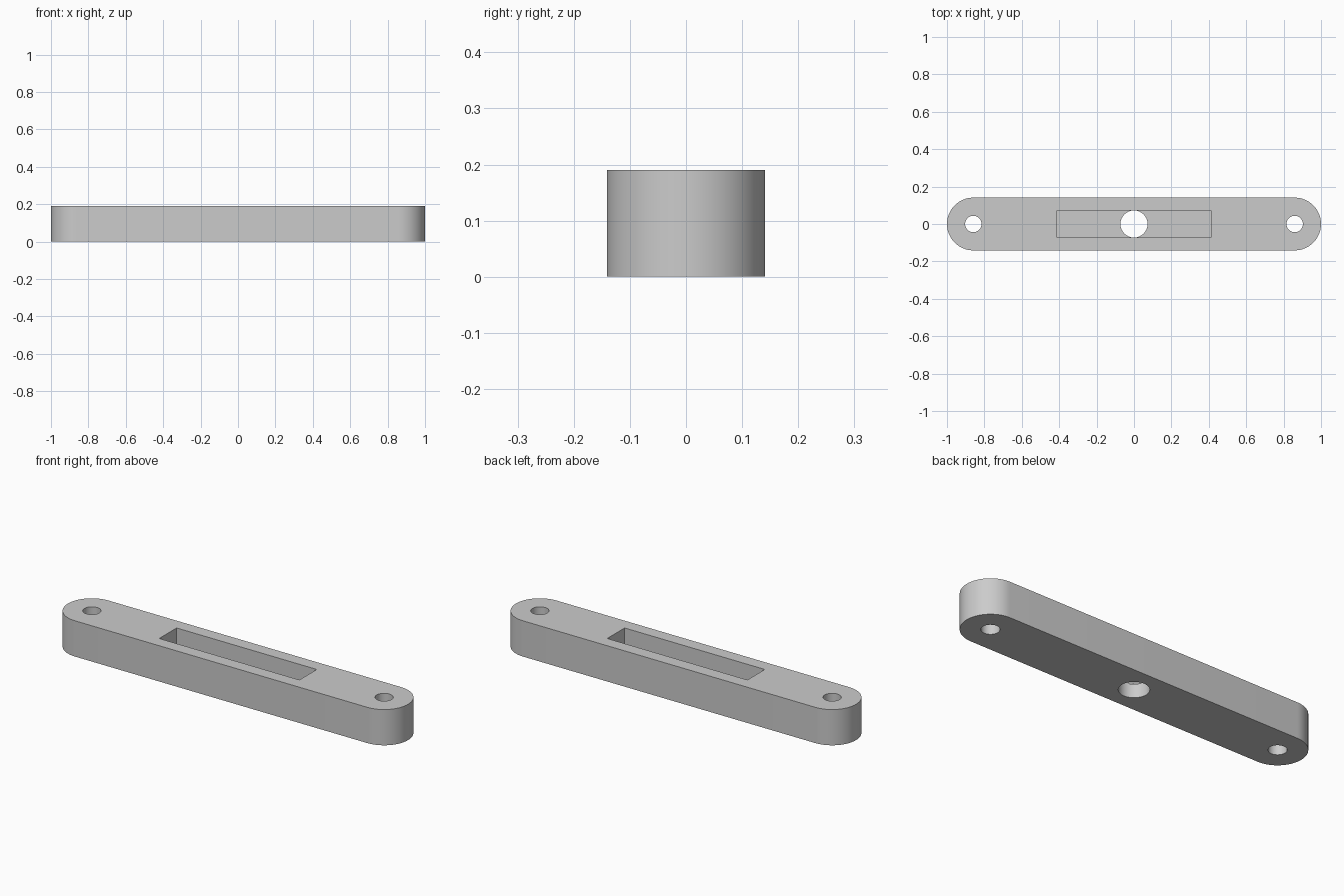
import bpy, bmesh, math

cube = bpy.data.objects.get("Cube")
if cube:
    bpy.data.objects.remove(cube, do_unlink=True)

HEIGHT, END_RADIUS = 0.19, 0.141
END_X = 1 - END_RADIUS
FLOOR = 0.072          # thickness left below the slot
SEGMENTS = 32          # steps per half circle

grey = bpy.data.materials.new("plain grey")
grey.use_nodes = True
colour = (0.6, 0.6, 0.6, 1)
grey.diffuse_color = colour
grey.node_tree.nodes["Principled BSDF"].inputs["Base Color"].default_value = colour


def prism(name, outline, bottom, top):
    """Extrude a flat outline between two heights."""
    bm = bmesh.new()
    face = bm.faces.new([bm.verts.new((x, y, bottom)) for x, y in outline])
    geom = bmesh.ops.extrude_face_region(bm, geom=[face])["geom"]
    verts = [v for v in geom if isinstance(v, bmesh.types.BMVert)]
    bmesh.ops.translate(bm, verts=verts, vec=(0, 0, top - bottom))
    bmesh.ops.recalc_face_normals(bm, faces=bm.faces)
    mesh = bpy.data.meshes.new(name)
    bm.to_mesh(mesh)
    bm.free()
    mesh.materials.append(grey)
    obj = bpy.data.objects.new(name, mesh)
    bpy.context.collection.objects.link(obj)
    return obj


def arc(cx, radius, start, sweep, steps):
    return [(cx + radius * math.cos(start + sweep * i / steps),
             radius * math.sin(start + sweep * i / steps)) for i in range(steps + 1)]


def circle(cx, radius):
    return arc(cx, radius, 0, 2 * math.pi, 2 * SEGMENTS)[:-1]


# Bar with rounded ends
outline = (arc(END_X, END_RADIUS, -math.pi / 2, math.pi, SEGMENTS)
           + arc(-END_X, END_RADIUS, math.pi / 2, math.pi, SEGMENTS))
bar = prism("bar", outline, 0, HEIGHT)

# Slot, centre hole below it, and a through hole near each end
sx, sy = 0.412, 0.073
cutters = [
    prism("slot_cutter", [(-sx, -sy), (sx, -sy), (sx, sy), (-sx, sy)], FLOOR, HEIGHT + 0.1),
    prism("centre_hole_cutter", circle(0, 0.0725), -0.1, FLOOR + 0.03),
]
for side, sign in (("left", 1), ("right", -1)):
    cutters.append(prism(side + "_hole_cutter", circle(sign * END_X, 0.044), -0.1, HEIGHT + 0.1))

bpy.ops.object.select_all(action='DESELECT')
bpy.context.view_layer.objects.active = bar
bar.select_set(True)
for cutter in cutters:
    cutter.hide_render = True
    cut = bar.modifiers.new(cutter.name, 'BOOLEAN')
    cut.operation = 'DIFFERENCE'
    cut.solver = 'EXACT'
    cut.object = cutter
    bpy.ops.object.modifier_apply(modifier=cut.name)
    bpy.data.objects.remove(cutter, do_unlink=True)

bpy.ops.object.shade_smooth_by_angle(angle=math.radians(30))
